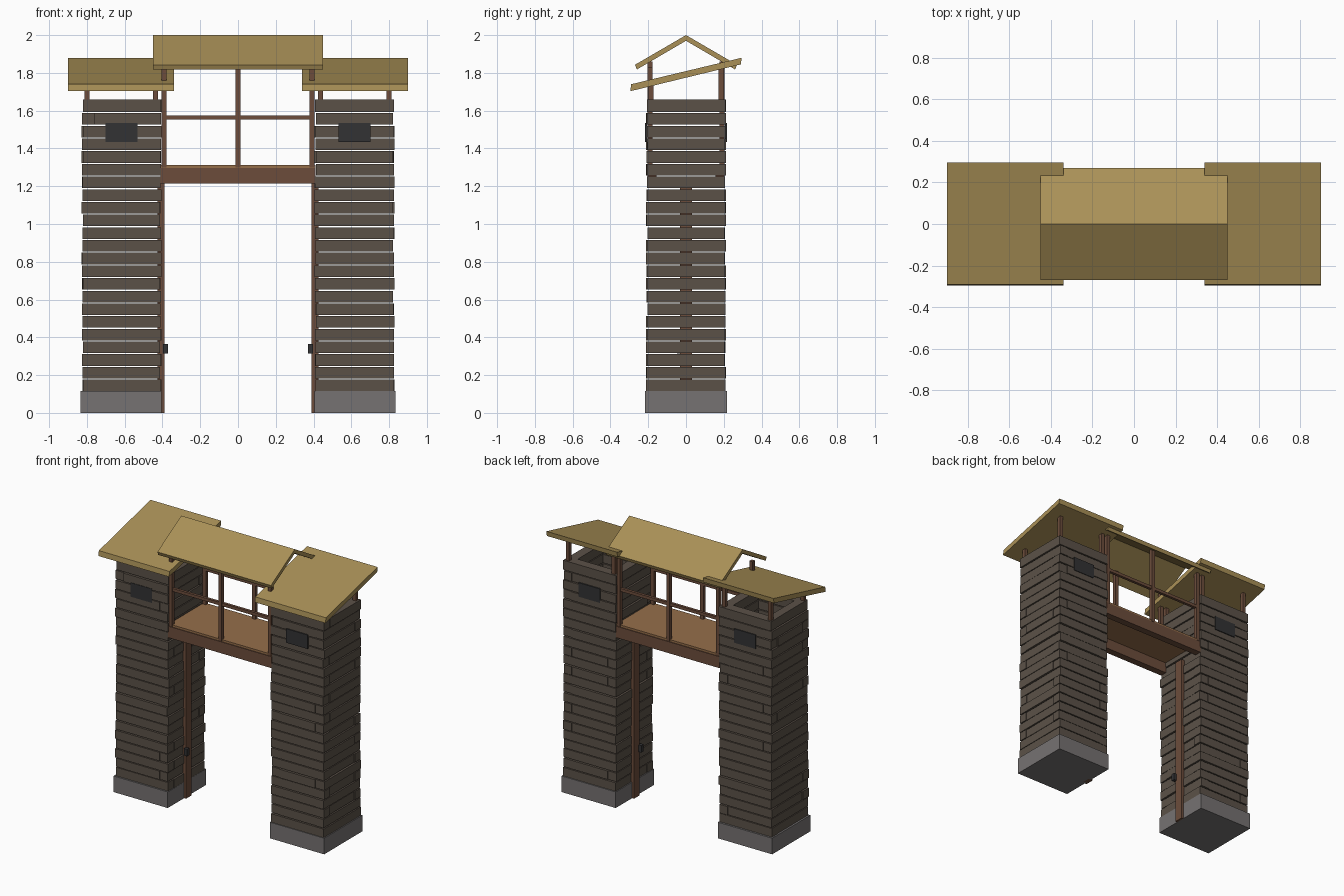
import bpy, bmesh, random
from mathutils import Matrix

if "Cube" in bpy.data.objects:
    bpy.data.objects.remove(bpy.data.objects["Cube"])

random.seed(4)


def material(name, r, g, b):
    m = bpy.data.materials.new(name)
    m.diffuse_color = (r, g, b, 1)
    m.use_nodes = True
    m.node_tree.nodes["Principled BSDF"].inputs["Base Color"].default_value = m.diffuse_color
    return m


STONE = material("brown stone", 0.105, 0.083, 0.064)
BASE = material("grey foundation", 0.18, 0.168, 0.168)
WOOD = material("dark wood", 0.15, 0.073, 0.044)
DECK = material("deck planks", 0.30, 0.156, 0.068)
THATCH = material("straw roof", 0.40, 0.28, 0.095)
DARK = material("dark iron", 0.032, 0.032, 0.034)


def finish(name, bm, mat):
    bmesh.ops.recalc_face_normals(bm, faces=bm.faces)
    me = bpy.data.meshes.new(name)
    bm.to_mesh(me)
    bm.free()
    me.materials.append(mat)
    ob = bpy.data.objects.new(name, me)
    bpy.context.collection.objects.link(ob)
    return ob


def add_box(bm, x0, x1, y0, y1, z0, z1):
    mat = (Matrix.Translation(((x0 + x1) / 2, (y0 + y1) / 2, (z0 + z1) / 2))
           @ Matrix.Diagonal((abs(x1 - x0), abs(y1 - y0), abs(z1 - z0), 1)))
    bmesh.ops.create_cube(bm, size=1, matrix=mat)


def box(name, mat, *bounds):
    bm = bmesh.new()
    add_box(bm, *bounds)
    return finish(name, bm, mat)


def post(name, x, y, z0, z1, w=0.026):
    return box(name, WOOD, x - w / 2, x + w / 2, y - w / 2, y + w / 2, z0, z1)


def prism(name, mat, profile, x0, x1):
    """Extrude a y-z outline along x."""
    bm = bmesh.new()
    a = [bm.verts.new((x0, y, z)) for y, z in profile]
    b = [bm.verts.new((x1, y, z)) for y, z in profile]
    n = len(a)
    bm.faces.new(a)
    bm.faces.new(b[::-1])
    for i in range(n):
        j = (i + 1) % n
        bm.faces.new((a[i], a[j], b[j], b[i]))
    return finish(name, bm, mat)


CX, H, T = 0.617, 0.207, 0.065       # tower centre, half width, wall thickness
Z0, Z1, ROWS = 0.115, 1.66, 23


def tower_walls(name, cx):
    """Stacked courses with corners that interlock on alternate rows."""
    bm = bmesh.new()
    pitch = (Z1 - Z0) / ROWS
    for r in range(ROWS):
        za = Z0 + r * pitch
        zb = za + pitch - (0.006 if r < ROWS - 1 else 0)
        for side in (-1, 1):
            for along_x in (True, False):
                full = along_x == (r % 2 == 0)
                out = H + random.uniform(-0.004, 0.006)
                e0 = H + random.uniform(-0.003, 0.004) if full else H - T
                e1 = H + random.uniform(-0.003, 0.004) if full else H - T
                p, q = sorted((side * out, side * (H - T)))
                if along_x:
                    add_box(bm, cx - e0, cx + e1, p, q, za, zb)
                else:
                    add_box(bm, cx + p, cx + q, -e0, e1, za, zb)
    return finish(name, bm, STONE)


for s, label in ((-1, "left"), (1, "right")):
    cx = s * CX
    # Foundation and hollow tower
    box(label + "_foundation", BASE, s * 0.405, s * 0.835, -0.217, 0.217, 0, Z0)
    tower_walls(label + "_tower_wall", cx)
    # Window plates, front and back
    for f, side in ((-1, "front"), (1, "back")):
        box(f"{label}_{side}_window", DARK, cx - 0.085, cx + 0.085,
            f * 0.207, f * 0.216, 1.435, 1.535)
        # Roof supports
        top = 1.72 + 0.241 * (f * 0.185 + 0.295)
        for px, where in ((0.80, "outer"), (0.437, "inner")):
            post(f"{label}_{side}_{where}_roof_post", s * px, f * 0.185, 1.62, top)
        # Corner posts of the bridge
        post(f"{label}_{side}_bridge_post", s * 0.392, f * 0.19, 1.30, 1.83)
    # Lean-to roof, low at the front
    prism(label + "_tower_roof", THATCH,
          [(-0.295, 1.703), (0.29, 1.845), (0.295, 1.88), (-0.29, 1.74)],
          s * 0.34, s * 0.90)
    # Gateway post and its latch
    box(label + "_gate_post", WOOD, s * 0.39, s * 0.425, -0.032, 0.032, 0, 1.23)
    box(label + "_latch", DARK, s * 0.37, s * 0.396, -0.048, -0.022, 0.315, 0.365)

# Bridge: deck, beams, middle posts and rails
box("bridge_deck", DECK, -0.41, 0.41, -0.20, 0.20, 1.29, 1.312)
for f, side in ((-1, "front"), (1, "back")):
    box(side + "_beam", WOOD, -0.41, 0.41, f * 0.155, f * 0.205, 1.215, 1.297)
    post(side + "_middle_post", 0, f * 0.19, 1.30, 1.86)
    box(side + "_rail", WOOD, -0.392, 0.392, f * 0.18, f * 0.20, 1.552, 1.574)

# Gable roof over the bridge
prism("bridge_roof", THATCH,
      [(-0.27, 1.843), (0, 2.0), (0.27, 1.843), (0.26, 1.818), (0, 1.97), (-0.26, 1.818)],
      -0.45, 0.45)
